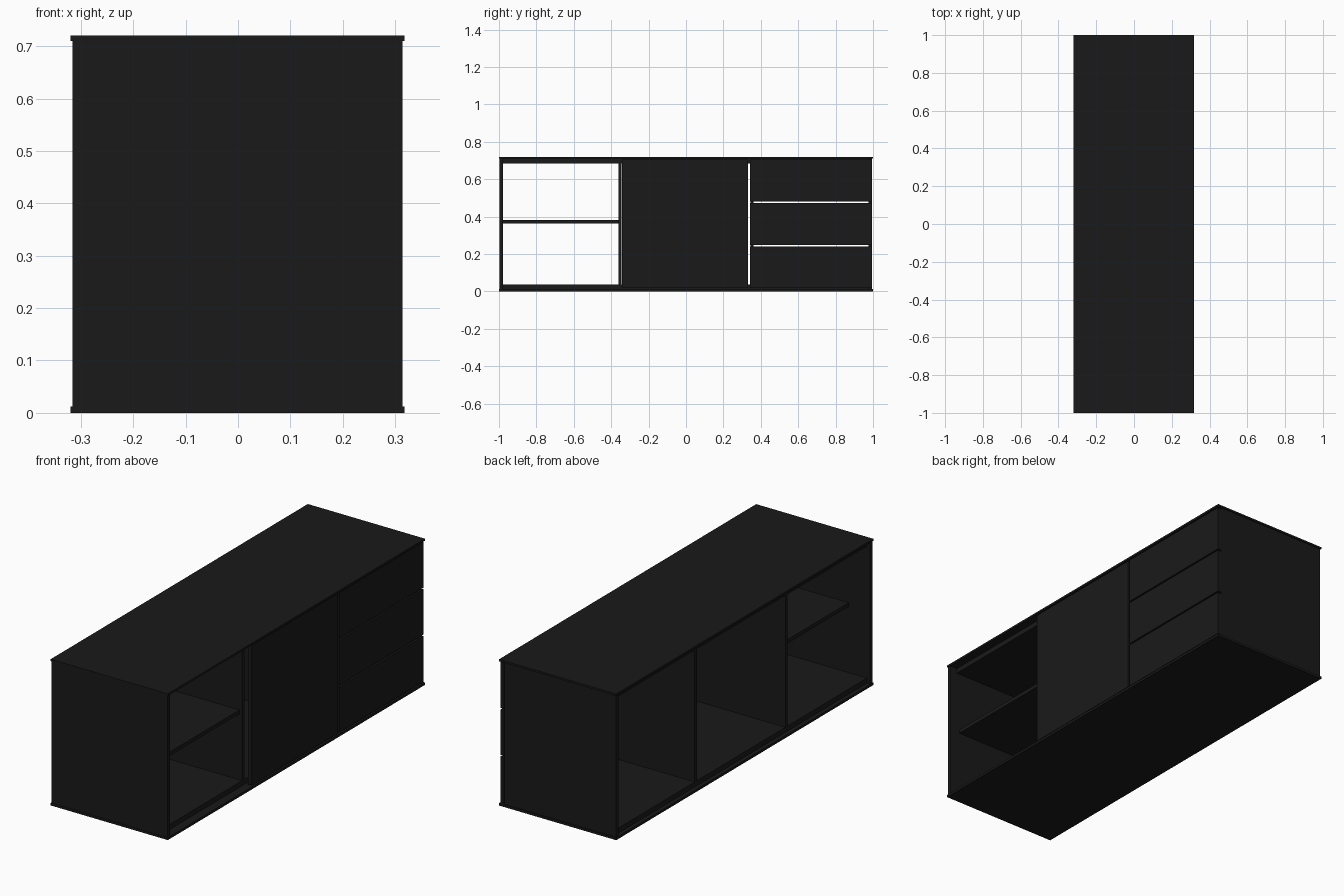
import bpy

if "Cube" in bpy.data.objects:
    bpy.data.objects.remove(bpy.data.objects["Cube"])

black = bpy.data.materials.new("black_lacquer")
black.diffuse_color = (0.01, 0.01, 0.01, 1)
black.use_nodes = True
black.node_tree.nodes["Principled BSDF"].inputs["Base Color"].default_value = black.diffuse_color


def panel(name, x, y, z):
    """Box panel from (min, max) pairs on each axis."""
    bpy.ops.mesh.primitive_cube_add(size=1)
    ob = bpy.context.object
    ob.name = name
    ob.location = [(a + b) / 2 for a, b in (x, y, z)]
    ob.scale = [b - a for a, b in (x, y, z)]
    bpy.ops.object.transform_apply(location=False, rotation=False, scale=True)
    ob.data.materials.append(black)
    return ob


# Outer top and bottom boards, slightly overhanging
panel("top_board", (-0.32, 0.318), (-1, 1), (0.710, 0.72))
panel("bottom_board", (-0.32, 0.318), (-1, 1), (0, 0.012))

# End panels; the drawer end is shorter because the fronts overlay it
panel("open_end_panel", (-0.316, 0.314), (-0.998, -0.979), (0.012, 0.710))
panel("drawer_end_panel", (-0.316, 0.292), (0.975, 0.995), (0.012, 0.710))

# Inner carcass boards
panel("inner_top", (-0.30, 0.275), (-0.979, 0.975), (0.685, 0.710))
panel("inner_floor", (-0.30, 0.275), (-0.979, 0.975), (0.012, 0.037))

# Dividers between the three bays
for name, y in (("shelf_divider", -0.3525), ("drawer_divider", 0.3525)):
    panel(name, (-0.30, 0.275), (y - 0.0085, y + 0.0085), (0.037, 0.685))

# Shelf in the open bay
panel("shelf", (-0.20, 0.26), (-0.979, -0.361), (0.362, 0.381))

# Overlay door and drawer fronts
FRONT = (0.294, 0.314)
panel("door", FRONT, (-0.342, 0.331), (0.017, 0.705))
for i, z in enumerate(((0.017, 0.241), (0.249, 0.472), (0.480, 0.705))):
    panel(f"drawer_front_{i + 1}", FRONT, (0.341, 0.994), z)
